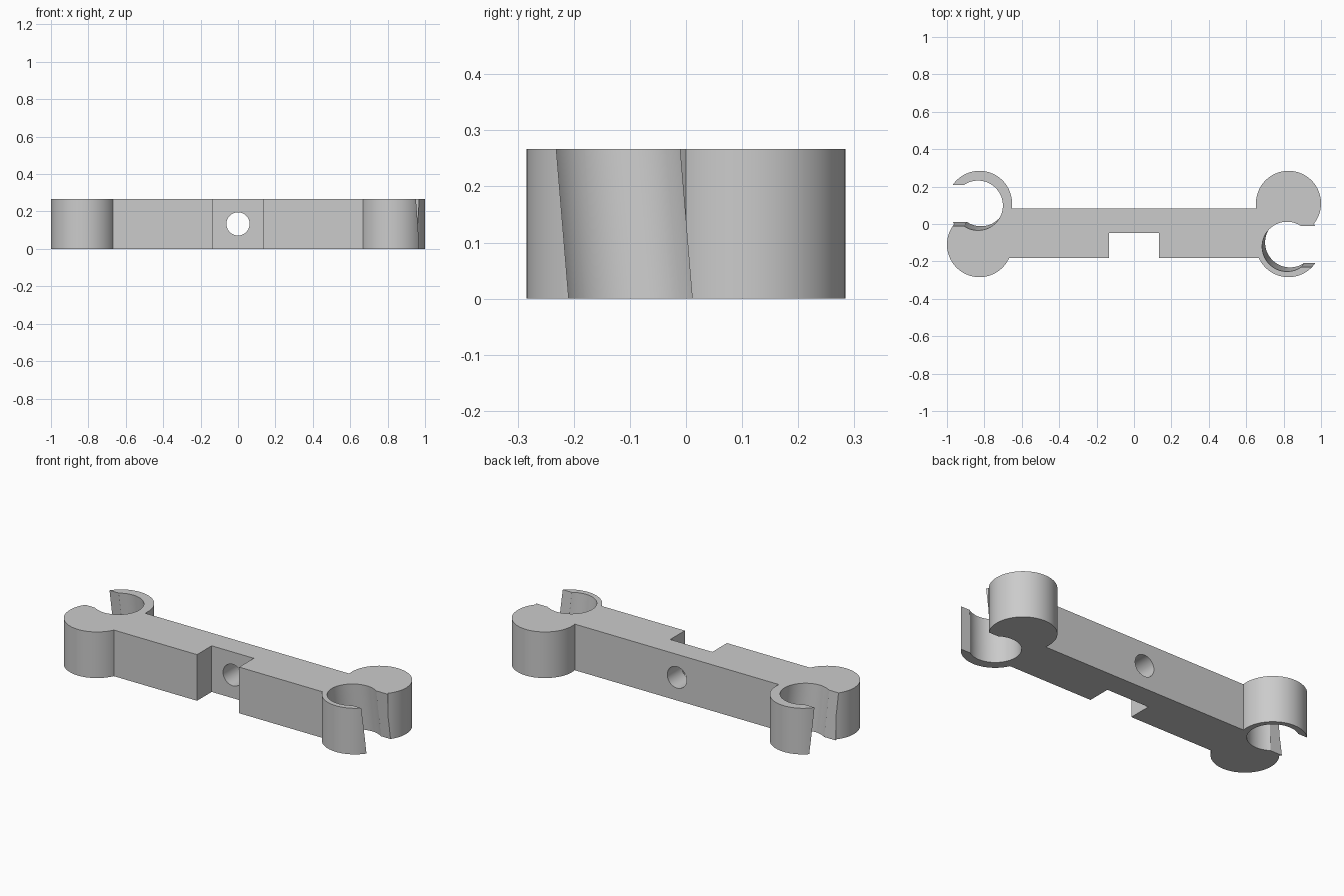
import bpy, bmesh, math
from mathutils import Matrix

if "Cube" in bpy.data.objects:
    bpy.data.objects.remove(bpy.data.objects["Cube"])

H = 0.267             # overall height
CX, CY = 0.826, 0.11  # end circle centres
R_OUT, R_IN = 0.174, 0.133
SLOT = 0.11           # half width of clip opening
LEAN_X, LEAN_Y = -0.06, -0.083  # lean of the clip bores per unit height

grey = bpy.data.materials.new("grey")
grey.diffuse_color = (0.6, 0.6, 0.6, 1)
grey.use_nodes = True
grey.node_tree.nodes["Principled BSDF"].inputs["Base Color"].default_value = grey.diffuse_color


def finish(bm, name):
    mesh = bpy.data.meshes.new(name)
    bm.to_mesh(mesh)
    bm.free()
    ob = bpy.data.objects.new(name, mesh)
    bpy.context.collection.objects.link(ob)
    mesh.materials.append(grey)
    return ob


def box(name, x0, x1, y0, y1, z0, z1):
    bm = bmesh.new()
    bmesh.ops.create_cube(bm, size=1, matrix=Matrix.Translation(
        ((x0 + x1) / 2, (y0 + y1) / 2, (z0 + z1) / 2))
        @ Matrix.Diagonal((x1 - x0, y1 - y0, z1 - z0, 1)))
    return finish(bm, name)


def cylinder(name, loc, r, depth, rot=Matrix.Identity(4), seg=96):
    bm = bmesh.new()
    bmesh.ops.create_cone(bm, cap_ends=True, segments=seg, radius1=r, radius2=r,
                          depth=depth, matrix=Matrix.Translation(loc) @ rot)
    return finish(bm, name)


def lean(ob, kx, ky):
    for v in ob.data.vertices:
        dz = v.co.z - H / 2
        v.co.x += kx * dz
        v.co.y += ky * dz
    return ob


def combine(target, tool, operation):
    mod = target.modifiers.new(operation, 'BOOLEAN')
    mod.operation, mod.solver, mod.object = operation, 'EXACT', tool
    bpy.context.view_layer.objects.active = target
    bpy.ops.object.modifier_apply(modifier=mod.name)
    bpy.data.objects.remove(tool)


# Bar with round ends
body = box("clip_bar", -CX, CX, -0.182, 0.083, 0, H)
for sx in (-1, 1):
    for sy in (-1, 1):
        combine(body, cylinder("end_disc", (sx * CX, sy * CY, H / 2), R_OUT, H), 'UNION')

# Leaning clip bores with openings facing outwards
for s in (-1, 1):
    y = -s * CY
    bore = cylinder("bore_cutter", (s * CX, y, H / 2), R_IN, H * 2)
    combine(body, lean(bore, LEAN_X, LEAN_Y), 'DIFFERENCE')
    xs = sorted((s * CX, s * 1.2))
    slot = box("slot_cutter", *xs, y - SLOT, y + SLOT, -0.1, H + 0.1)
    combine(body, lean(slot, 0, LEAN_Y), 'DIFFERENCE')

# Front notch and the hole behind it
combine(body, box("notch_cutter", -0.135, 0.135, -0.5, -0.048, -0.1, H + 0.1), 'DIFFERENCE')
combine(body, cylinder("hole_cutter", (0, 0, H / 2), 0.062, 0.6,
                       Matrix.Rotation(math.pi / 2, 4, 'X'), 64), 'DIFFERENCE')

# Smooth round walls, crisp edges
bpy.ops.object.select_all(action='DESELECT')
body.select_set(True)
bpy.context.view_layer.objects.active = body
bpy.ops.object.shade_smooth_by_angle(angle=math.radians(30))
